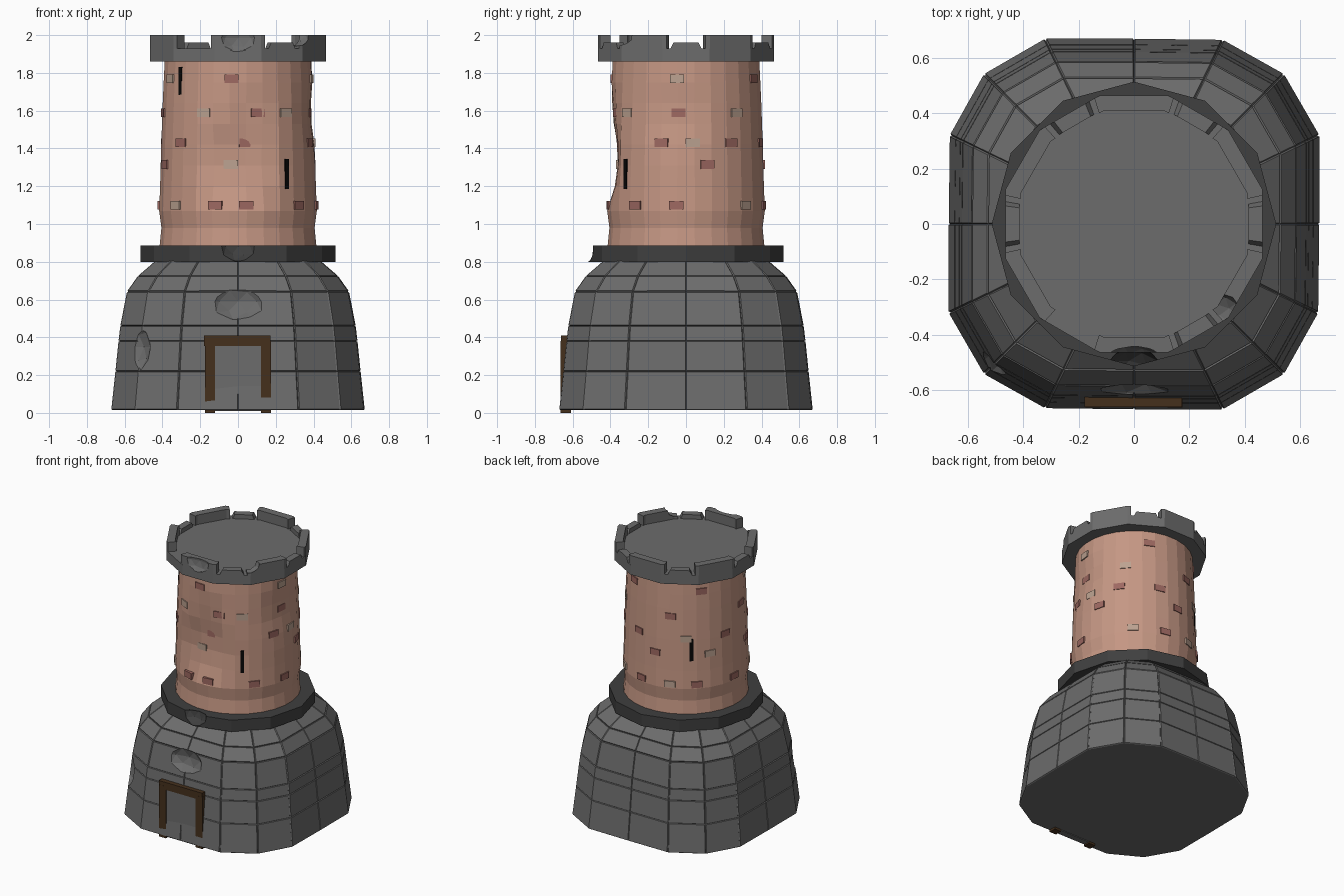
import bpy, bmesh, math
from mathutils import Vector, Matrix

if "Cube" in bpy.data.objects:
    bpy.data.objects.remove(bpy.data.objects["Cube"])


def mat(name, r, g, b):
    m = bpy.data.materials.new(name)
    m.diffuse_color = (r, g, b, 1)
    m.use_nodes = True
    m.node_tree.nodes["Principled BSDF"].inputs["Base Color"].default_value = m.diffuse_color
    return m


STONE = mat("stone", 0.15, 0.15, 0.15)
DARK = mat("dark_stone", 0.05, 0.05, 0.05)
CLAY = mat("clay", 0.56, 0.31, 0.23)
RED = mat("red_brick", 0.34, 0.14, 0.12)
PALE = mat("pale_brick", 0.5, 0.36, 0.28)
WOOD = mat("wood", 0.06, 0.03, 0.012)
BLACK = mat("black", 0.002, 0.002, 0.002)


def finish(bm, name, material):
    bmesh.ops.recalc_face_normals(bm, faces=bm.faces)
    me = bpy.data.meshes.new(name)
    bm.to_mesh(me)
    bm.free()
    ob = bpy.data.objects.new(name, me)
    bpy.context.collection.objects.link(ob)
    me.materials.append(material)
    return ob


def loft(bm, rings):
    """Skin closed rings of points and cap both ends; returns the side faces."""
    vs = [[bm.verts.new(p) for p in ring] for ring in rings]
    n = len(vs[0])
    sides = []
    for a, b in zip(vs, vs[1:]):
        for i in range(n):
            j = (i + 1) % n
            sides.append(bm.faces.new((a[i], a[j], b[j], b[i])))
    bm.faces.new(vs[0][::-1])
    bm.faces.new(vs[-1])
    return sides


def circle(r, z, n, offset=0.0):
    return [Vector((r * math.cos(2 * math.pi * (i + offset) / n),
                    r * math.sin(2 * math.pi * (i + offset) / n), z)) for i in range(n)]


def box(name, loc, size, material, rot=0.0):
    bm = bmesh.new()
    m = Matrix.Translation(loc) @ Matrix.Rotation(rot, 4, 'Z') @ Matrix.Diagonal((*size, 1))
    bmesh.ops.create_cube(bm, size=1, matrix=m)
    return finish(bm, name, material)


def chip(target, loc, size):
    """Break a faceted scoop out of a part."""
    bm = bmesh.new()
    m = Matrix.Translation(loc) @ Matrix.Diagonal((*size, 1))
    bmesh.ops.create_icosphere(bm, subdivisions=2, radius=1, matrix=m)
    cutter = finish(bm, "chip_cutter", target.data.materials[0])
    cutter.hide_render = True
    cutter.hide_set(True)
    mod = target.modifiers.new("chip", 'BOOLEAN')
    mod.operation, mod.solver, mod.object = 'DIFFERENCE', 'EXACT', cutter


# Flared base: rounded square plan, every block inset to leave joints
quarter = [(0.664, 0), (0.664, 0.32), (0.538, 0.538), (0.32, 0.66)]
plan = [Matrix.Rotation(k * math.pi / 2, 2) @ Vector(p) for k in range(4) for p in quarter]
levels = [(0.015, 1), (0.22, 0.967), (0.38, 0.942), (0.46, 0.928),
          (0.64, 0.875), (0.72, 0.79), (0.80, 0.65)]
bm = bmesh.new()
blocks = loft(bm, [[Vector((p.x * s, p.y * s, z)) for p in plan] for z, s in levels])
bmesh.ops.recalc_face_normals(bm, faces=bm.faces)
bmesh.ops.inset_individual(bm, faces=blocks, thickness=0.005, depth=0.007)
base = finish(bm, "base", STONE)
chip(base, (0, -0.66, 0.59), (0.17, 0.10, 0.11))
chip(base, (-0.55, -0.56, 0.35), (0.09, 0.10, 0.14))

# Dark ledge
bm = bmesh.new()
loft(bm, [circle(0.515, z, 12) for z in (0.80, 0.885)])
ledge = finish(bm, "ledge", DARK)
chip(ledge, (0, -0.54, 0.88), (0.11, 0.09, 0.085))

# Clay shaft with worn hollows on the front and right
N = 28
profile = [(0.88, 0.418), (0.98, 0.408), (1.07, 0.42), (1.2, 0.415), (1.31, 0.412),
           (1.42, 0.409), (1.53, 0.405), (1.64, 0.401), (1.75, 0.396), (1.87, 0.39)]
hollows = [((0.0, -0.41, 1.32), 0.24, 0.05), ((0.05, -0.41, 1.55), 0.17, 0.02),
           ((0.40, -0.06, 1.58), 0.2, 0.02)]


def wear(p):
    cut = 0
    for c, r, d in hollows:
        t = (p - Vector(c)).length / r
        if t < 1:
            cut += d * (1 - t * t)
    return cut


rings = []
for z, r in profile:
    ring = circle(r, z, N, 0.5)
    rings.append([p - Vector((p.x, p.y, 0)).normalized() * wear(p) for p in ring])
bm = bmesh.new()
loft(bm, rings)
finish(bm, "shaft", CLAY)


def on_shaft(deg, z, proud):
    """Point on the shaft surface in a given direction."""
    r = 0.42 - (z - 1.07) * 0.0375
    a = math.radians(deg)
    p = Vector((r * math.cos(a), r * math.sin(a), z))
    return p + Vector((math.cos(a), math.sin(a), 0)) * (proud - wear(p)), a


# Loose bricks: row height -> directions of red bricks and pale bricks
rows = {1.77: ([265, 65, 140], [353, 205]),
        1.59: ([286, 354, 110, 190], [243, 309, 42]),
        1.43: ([222, 277, 341, 36, 75, 165], [5, 125]),
        1.315: ([16, 95, 200], [264, 148]),
        1.10: ([253, 276, 320, 353, 80, 135, 175], [218, 49, 110])}
for z, (red, pale) in rows.items():
    for degs, material in ((red, RED), (pale, PALE)):
        for d in degs:
            p, a = on_shaft(d, z, -0.012)
            box("brick", p, (0.035, 0.075, 0.045), material, a)

# Arrow slits
for d, z in ((219, 1.75), (309, 1.265), (130, 1.35)):
    p, a = on_shaft(d, z, -0.008)
    box("arrow_slit", p, (0.02, 0.025, 0.16), BLACK, a)

# Battlement platform
bm = bmesh.new()
loft(bm, [circle(0.482, z, 12, 0.5) for z in (1.86, 1.93)])
platform = finish(bm, "platform", STONE)


# Curved wall pieces: sides slope in by `taper` degrees toward the top
def wall(name, centre, half, z_top, taper=0.0, r_in=0.425):
    def edge_point(r, deg, z):
        a = math.radians(deg)
        k = math.radians(30 * round(deg / 30))
        rr = r * math.cos(math.pi / 12) / math.cos(a - k)
        return Vector((rr * math.cos(a), rr * math.sin(a), z))
    rings = []
    for z, h in ((1.92, half), (z_top, half - taper)):
        angles = [centre - h, centre - min(h, 15) * 0.98, centre + min(h, 15) * 0.98, centre + h]
        if h <= 15:
            angles = [centre - h, centre + h]
        rings.append([edge_point(0.482, a, z) for a in angles]
                     + [edge_point(r_in, a, z) for a in reversed(angles)])
    bm = bmesh.new()
    loft(bm, rings)
    return finish(bm, name, STONE)


for k in range(6):
    merlon = wall("merlon", 30 + 60 * k, 17.5, 2.0)
    if k == 4:
        chip(merlon, (0, -0.50, 1.985), (0.115, 0.06, 0.09))
    if k == 5:
        chip(merlon, (0.31, -0.33, 2.0), (0.08, 0.08, 0.06))
    if k != 3:
        wall("crenel_sill", 60 * k + 60, 10.5, 1.962, 2.5, 0.43)
chip(platform, (0, -0.50, 1.97), (0.115, 0.06, 0.075))

# Doorway
box("door_panel", (0, -0.635, 0.19), (0.26, 0.045, 0.36), STONE)
for s in (-1, 1):
    box("door_post", (s * 0.148, -0.637, 0.19), (0.054, 0.054, 0.38), WOOD)
box("door_lintel", (-0.003, -0.635, 0.382), (0.352, 0.056, 0.054), WOOD)
